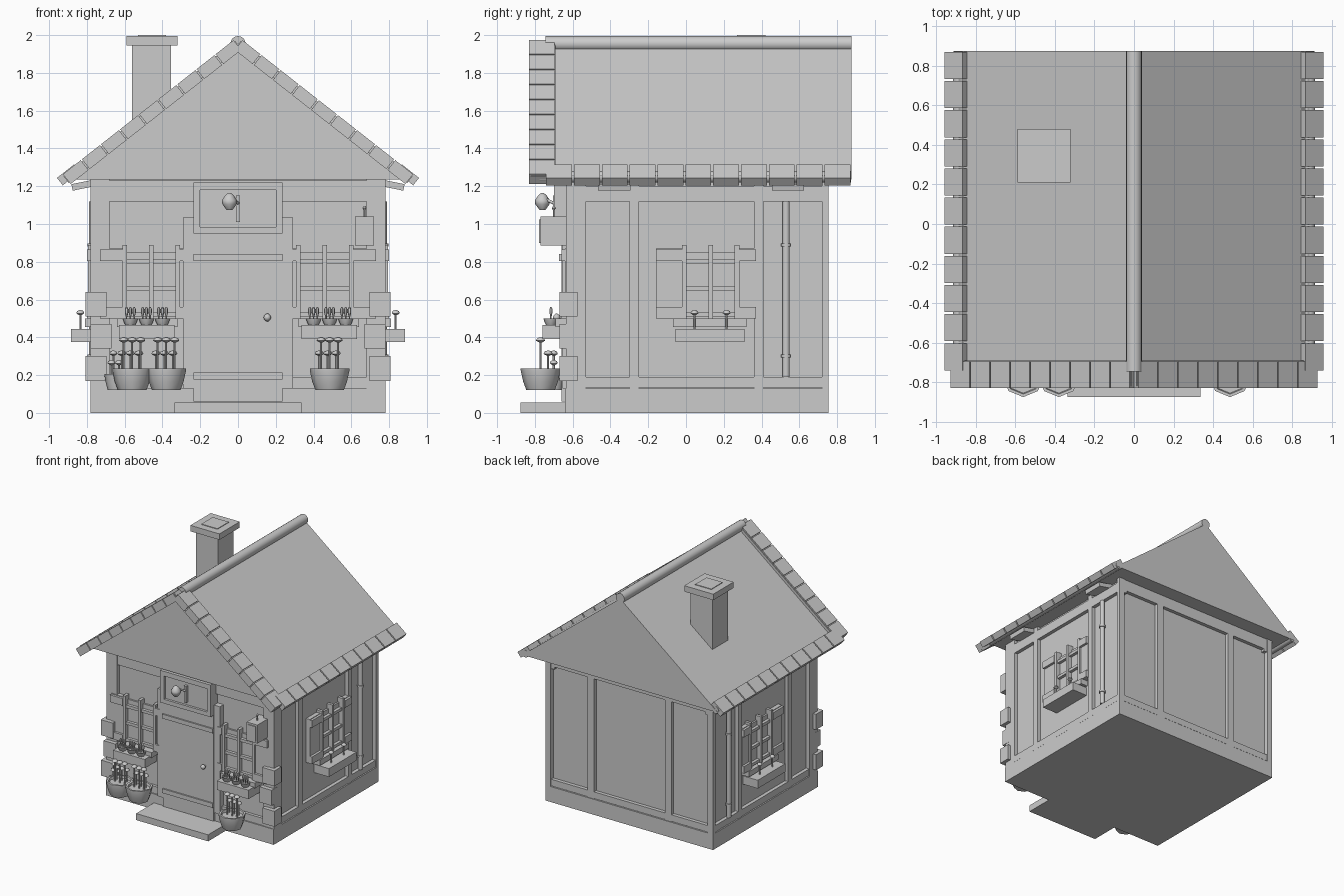
import bpy, bmesh, math
from mathutils import Matrix, Vector

if "Cube" in bpy.data.objects:
    bpy.data.objects.remove(bpy.data.objects["Cube"])


def finish(name, bm, smooth=False):
    bmesh.ops.recalc_face_normals(bm, faces=bm.faces)
    me = bpy.data.meshes.new(name)
    bm.to_mesh(me)
    bm.free()
    ob = bpy.data.objects.new(name, me)
    bpy.context.collection.objects.link(ob)
    if smooth:
        bpy.ops.object.select_all(action='DESELECT')
        ob.select_set(True)
        bpy.context.view_layer.objects.active = ob
        bpy.ops.object.shade_smooth_by_angle(angle=math.radians(50))
    return ob


def box(name, x0, x1, y0, y1, z0, z1, tilt=0):
    bm = bmesh.new()
    m = (Matrix.Translation(((x0 + x1) / 2, (y0 + y1) / 2, (z0 + z1) / 2))
         @ Matrix.Rotation(tilt, 4, 'Y')
         @ Matrix.Diagonal((abs(x1 - x0), abs(y1 - y0), abs(z1 - z0), 1)))
    bmesh.ops.create_cube(bm, size=1, matrix=m)
    return finish(name, bm)


def rod(name, a, b, r, n=12):
    a, b = Vector(a), Vector(b)
    bm = bmesh.new()
    m = Matrix.Translation((a + b) / 2) @ (b - a).to_track_quat('Z', 'Y').to_matrix().to_4x4()
    bmesh.ops.create_cone(bm, cap_ends=True, segments=n, radius1=r, radius2=r,
                          depth=(b - a).length, matrix=m)
    return finish(name, bm, True)


def lathe(name, x, y, profile, n=8):
    # profile of (radius, z), closed by caps at both ends
    bm = bmesh.new()
    rings = [[bm.verts.new((x + r * math.cos(2 * math.pi * i / n),
                            y + r * math.sin(2 * math.pi * i / n), z)) for i in range(n)]
             for r, z in profile]
    for p, q in zip(rings, rings[1:]):
        for i in range(n):
            bm.faces.new((p[i], p[(i + 1) % n], q[(i + 1) % n], q[i]))
    bm.faces.new(rings[0])
    bm.faces.new(rings[-1])
    return finish(name, bm, True)


def flower(x, y, z0, z1, r=0.021):
    rod("flower_stem", (x, y, z0), (x, y, z1 - 0.01), 0.006, 6)
    lathe("flower_head", x, y, [(0.006, z1 - 0.028), (r, z1 - 0.018), (r * 0.8, z1 - 0.006), (0.004, z1)])


# Foundation, doorstep and walls
box("foundation", -.78, .78, -.64, .755, 0, .13)
box("doorstep", -.335, .335, -.875, -.62, 0, .055)
box("walls", -.745, .745, -.605, .72, .12, 1.25)

# Timber frame: corner posts, rails and intermediate posts
for s in (-1, 1):
    box("front_corner_post", s*.68, s*.78, -.635, -.53, .13, 1.25)
    box("back_corner_post", s*.73, s*.78, .72, .755, .13, 1.25)
    for y in (-.275, .385):
        box("side_post", s*.70, s*.775, y - .025, y + .025, .13, 1.24)
    box("side_bottom_rail", s*.70, s*.775, -.6, .75, .135, .19)
    box("side_top_rail", s*.70, s*.775, -.6, .75, 1.12, 1.2)
    box("back_post", s*.33, s*.39, .70, .75, .13, 1.25)
    for y in (-.38, .54):
        box("eave_bracket", s*.74, s*.88, y - .085, y + .085, 1.19, 1.225, s*.2)
    box("front_bottom_rail", s*.25, s*.70, -.63, -.59, .13, .19)
    box("front_post", s*.235, s*.29, -.655, -.59, .13, 1.035)
box("front_top_rail", -.68, .68, -.63, -.59, 1.12, 1.23)
box("back_bottom_rail", -.75, .75, .70, .75, .135, .19)
box("back_top_rail", -.75, .75, .70, .75, 1.14, 1.24)

# Corner stones, alternating in width
for s in (-1, 1):
    for k, (z0, z1) in enumerate(((.17, .30), (.34, .47), (.51, .64))):
        o = .0 if k % 2 else .025
        box("corner_stone", s*(.67 + o), s*(.782 + o), -.67, -.60 + o, z0, z1)

# Door with bands and knob
box("door", -.235, .235, -.66, -.58, .06, .95)
for z in (.195, .822):
    box("door_band", -.235, .235, -.672, -.64, z - .018, z + .018)
lathe("door_knob", .155, -.685, [(.005, .485), (.016, .494), (.02, .505), (.016, .516), (.005, .525)], 12)
rod("knob_stem", (.155, -.685, .505), (.155, -.65, .505), .008)

# Panel over the door with hanging lamp
box("door_header", -.235, .235, -.68, -.58, .95, 1.22)
for x0, x1, z0, z1 in ((-.235, .235, 1.18, 1.22), (-.235, .235, .95, .985),
                       (-.235, -.2, .985, 1.18), (.2, .235, .985, 1.18)):
    box("header_frame", x0, x1, -.70, -.66, z0, z1)
box("lamp_mount", -.01, .01, -.705, -.67, 1.01, 1.15)
rod("lamp_arm", (0, -.70, 1.11), (-.045, -.76, 1.14), .008)
lathe("lamp_shade", -.045, -.76, [(.016, 1.075), (.038, 1.105), (.04, 1.125), (.022, 1.152), (.006, 1.165)])

# Letter box with a small finial
box("letter_box", .62, .72, -.77, -.60, .885, 1.04)
box("letter_box_door", .635, .705, -.777, -.76, .90, 1.025)
rod("letter_box_stem", (.67, -.70, 1.03), (.67, -.70, 1.08), .005, 6)
lathe("letter_box_finial", .67, -.70, [(.004, 1.073), (.011, 1.084), (.004, 1.095)])


# Window maker: u runs along the wall, d is depth from the wall surface
def window(place, c, out, lo, hi):
    def part(name, u0, u1, d, z0, z1):
        place(name, u0, u1, d, z0, z1)
    part("window_pane", c - .14, c + .14, .015, .50, .85)
    for u in (c - .14, c, c + .14):
        part("window_bar", u - .012, u + .012, .05, .50, .89)
    for z in (.52, .66, .80):
        part("window_crossbar", c - .14, c + .14, .04, z - .012, z + .012)
    for u0, u1 in ((lo, c - .15), (c + .15, hi)):
        part("shutter", min(u0, u1), max(u0, u1), .035, .50, .87)
        for z in (.53, .835):
            part("shutter_rail", min(u0, u1), max(u0, u1), .055, z - .03, z + .03)


for s in (-1, 1):
    # Front windows
    def front(name, u0, u1, d, z0, z1):
        box(name, s*u0, s*u1, -.605 - d, -.58, z0, z1)
    window(front, .46, 1, .27, .73)
    box("front_sill", s*.32, s*.64, -.69, -.60, .455, .50)
    box("front_window_box", s*.335, s*.63, -.76, -.60, .39, .465)
    for x in (.40, .485, .57):
        lathe("small_pot", s*x, -.715, [(.026, .465), (.034, .48), (.04, .50), (.034, .50), (.03, .49)])
        for dx in (-.02, 0, .02):
            rod("sprig", (s*x + dx, -.715, .49), (s*x + dx, -.715, .55), .004, 6)
            lathe("sprig_bud", s*x + dx, -.715, [(.004, .51), (.009, .53), (.009, .55), (.004, .56)], 6)

    # Side windows
    def side(name, u0, u1, d, z0, z1):
        box(name, s*.70, s*(.745 + d), u0, u1, z0, z1)
    window(side, .13, 1, -.16, .37)
    box("side_sill", s*.74, s*.81, -.07, .32, .455, .50)
    box("side_window_box", s*.74, s*.885, -.055, .31, .375, .445)
    for y in (.045, .215):
        flower(s*.835, y, .44, .545)

    # Downpipe with clamps
    rod("downpipe", (s*.77, .53, .19), (s*.77, .53, 1.12), .019, 16)
    for z in (.30, .89):
        rod("pipe_clamp", (s*.77, .53, z - .008), (s*.77, .53, z + .008), .026, 16)
        box("pipe_bracket", s*.74, s*.77, .52, .54, z - .006, z + .006)

# Ground pots with flowers
for x in (-.56, -.38, .485):
    y = -.77
    lathe("flower_pot", x, y, [(.075, .12), (.092, .165), (.105, .225), (.105, .235), (.09, .235), (.085, .215)])
    for dx in (-.045, 0, .045):
        flower(x + dx, y, .21, .40, .024)
        flower(x + dx - .01, y + .04, .21, .33, .024)
lathe("little_pot", -.645, -.70, [(.045, .12), (.055, .16), (.063, .205), (.05, .205)])
for dx in (-.025, .015):
    flower(-.645 + dx, -.70, .20, .28)
flower(-.66, -.70, .20, .33)

# Roof: solid gabled prism
bm = bmesh.new()
tri = [bm.verts.new(p) for p in ((-.91, -.70, 1.235), (.91, -.70, 1.235), (0, -.70, 1.95))]
f = bm.faces.new(tri)
ext = bmesh.ops.extrude_face_region(bm, geom=[f])
bmesh.ops.translate(bm, vec=(0, 1.575, 0), verts=[v for v in ext['geom'] if isinstance(v, bmesh.types.BMVert)])
if not f.is_valid or all(len(e.link_faces) == 1 for e in f.edges):
    bm.faces.new(tri)
finish("roof", bm)

# Verge tiles, eave tiles, gutters and ridge
A = math.atan2(.715, .91)
L = math.hypot(.715, .91)
for s in (-1, 1):
    def on_slope(name, t, length, y0, y1, thick, lift=0):
        x = t * math.cos(A) + lift * math.sin(A)
        z = 1.95 - t * math.sin(A) + lift * math.cos(A)
        box(name, s*x - length / 2, s*x + length / 2, y0, y1, z - thick / 2, z + thick / 2, s*A)
    on_slope("verge_board", L / 2, L, -.82, -.69, .045)
    step = L / 9
    for i in range(9):
        on_slope("verge_tile", (i + .5) * step, step - .008, -.83, -.695, .066)
    for i in range(11):
        y0 = -.745 + i * .1473
        on_slope("eave_tile", L - .025, .115, y0 + .005, min(y0 + .142, .875), .05, .012)
    rod("gutter", (s*.885, -.775, 1.25), (s*.885, .873, 1.25), .03, 16)
rod("ridge_cap", (0, -.745, 1.955), (0, .875, 1.955), .04, 16)

# Chimney
box("chimney_stack", -.56, -.355, .24, .45, 1.35, 1.95)
box("chimney_cap", -.59, -.32, .21, .48, 1.945, 1.995)
box("chimney_flue", -.53, -.38, .27, .42, 1.99, 2.0)
